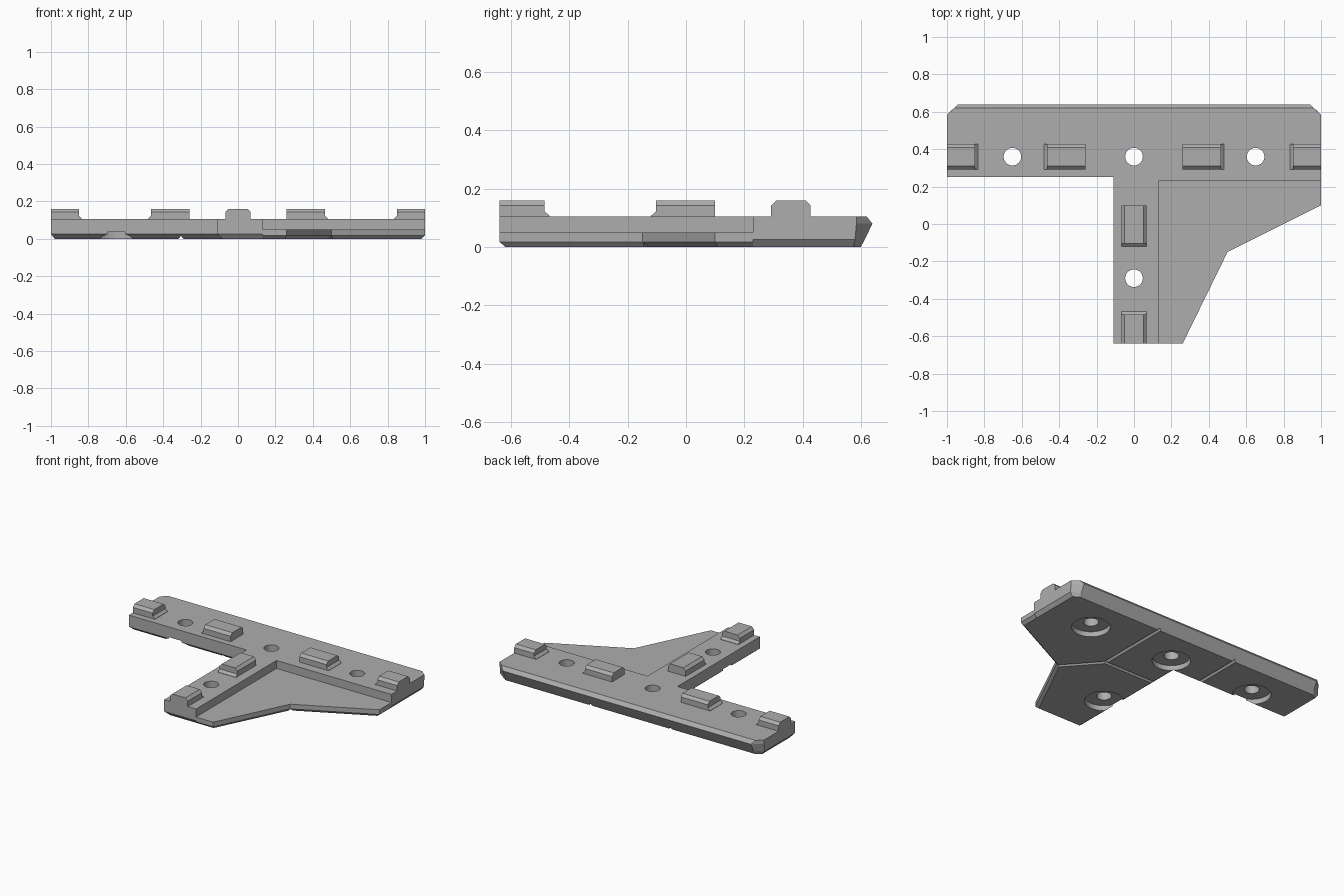
import bpy, bmesh, math
from mathutils import Vector

if "Cube" in bpy.data.objects:
    bpy.data.objects.remove(bpy.data.objects["Cube"])

grey = bpy.data.materials.new("light grey")
grey.diffuse_color = (0.42, 0.42, 0.42, 1)
grey.use_nodes = True
grey.node_tree.nodes["Principled BSDF"].inputs["Base Color"].default_value = grey.diffuse_color


def loft(name, rings):
    """Closed solid through matching rings of 3D points, capped at both ends."""
    bm = bmesh.new()
    vs = [[bm.verts.new(p) for p in r] for r in rings]
    n = len(vs[0])
    for a, b in zip(vs, vs[1:]):
        for i in range(n):
            j = (i + 1) % n
            bm.faces.new((a[i], a[j], b[j], b[i]))
    bm.faces.new(vs[0][::-1])
    bm.faces.new(vs[-1])
    bmesh.ops.recalc_face_normals(bm, faces=bm.faces)
    me = bpy.data.meshes.new(name)
    bm.to_mesh(me)
    bm.free()
    me.materials.append(grey)
    ob = bpy.data.objects.new(name, me)
    bpy.context.collection.objects.link(ob)
    return ob


def cylinder(x, y, r, z0, z1):
    ring = [(x + r * math.cos(i * math.tau / 40), y + r * math.sin(i * math.tau / 40)) for i in range(40)]
    return loft("cutter", [[(*p, z) for p in ring] for z in (z0, z1)])


def groove(a, b):
    """V-shaped cutter along the underside from a to b."""
    a, b = Vector((*a, 0)), Vector((*b, 0))
    side = (b - a).normalized().cross(Vector((0, 0, 1))) * 0.014
    return loft("cutter", [[p - side - Vector((0, 0, .002)), p + side - Vector((0, 0, .002)),
                            p + Vector((0, 0, .016))] for p in (a, b)])


def cut(ob, cutters):
    bpy.context.view_layer.objects.active = ob
    for c in cutters:
        m = ob.modifiers.new("cut", 'BOOLEAN')
        m.operation, m.solver, m.object = 'DIFFERENCE', 'EXACT', c
        bpy.ops.object.modifier_apply(modifier=m.name)


def t_ring(z, e, u, back, corner, cx):
    """T outline: e = end inset, u = inner wall inset, back = rear edge y."""
    return [(x, y, z) for x, y in (
        (-1 + e, .25 + u), (-.11 + u, .25 + u), (-.11 + u, -.64 + e), (.13, -.64 + e), (.13, .23),
        (1 - e, .23), (1 - e, corner), (cx, back), (-cx, back), (-1 + e, corner))]


# T-shaped plate with a bevelled rear edge
plate = loft("t_plate", [t_ring(0, .02, .03, .60, .575, .945),
                         t_ring(.025, 0, 0, .613, .58, .94),
                         t_ring(.08, 0, 0, .64, .585, .94),
                         t_ring(.105, 0, 0, .62, .585, .96)])

# Thin wing filling the inside corner
wing_out = [(.13, -.64), (.26, -.64), (.5, -.15), (1, .1), (1, .23), (.13, .23)]
wing_in = [(.13, -.62), (.25, -.62), (.488, -.138), (.98, .108), (.98, .23), (.13, .23)]
wing = loft("wing", [[(*p, 0) for p in wing_in], [(*p, .018) for p in wing_out],
                     [(*p, .05) for p in wing_out]])

# Holes, counterbores and underside grooves
cutters = []
for x, y in ((-.65, .36), (0, .36), (.65, .36), (0, -.29)):
    cutters += [cylinder(x, y, .12, -.05, .035), cylinder(x, y, .047, -.06, .2)]
hub = (.3, .08)
grooves = [groove((-.305, .1), (-.305, .8)), groove(hub, (.3, .8)),
           groove((-.3, .08), hub), groove(hub, (.55, -.2))]
cut(plate, cutters + grooves)
cut(wing, grooves)
for c in cutters + grooves:
    bpy.data.objects.remove(c)


def peg(name, centre, s0, s1, axis):
    """Chamfered peg from s0 to s1 along an axis, with a small wedge foot at s1."""
    def at(s, t, z):
        return (s, centre + t, z) if axis == 'x' else (centre + t, s, z)
    prof = [(-.068, .1), (.068, .1), (.068, .142), (.05, .16), (-.05, .16), (-.068, .142)]
    loft(name, [[at(s, t, z) for t, z in prof] for s in (s0, s1)])
    d = .017 if s1 > s0 else -.017
    loft(name + "_foot", [[at(s1 - d * .3, t, .1), at(s1 + d, t, .1), at(s1 + d, t, .107),
                           at(s1, t, .122), at(s1 - d * .3, t, .122)] for t in (-.068, .068)])


# Pegs on the bar (mirrored left and right) and on the stem
for side, word in ((-1, "left"), (1, "right")):
    peg(word + "_end_peg", .36, side * 1, side * .85, 'x')
    peg(word + "_inner_peg", .36, side * .26, side * .465, 'x')
peg("stem_inner_peg", 0, .1, -.103, 'y')
peg("stem_end_peg", 0, -.64, -.485, 'y')
